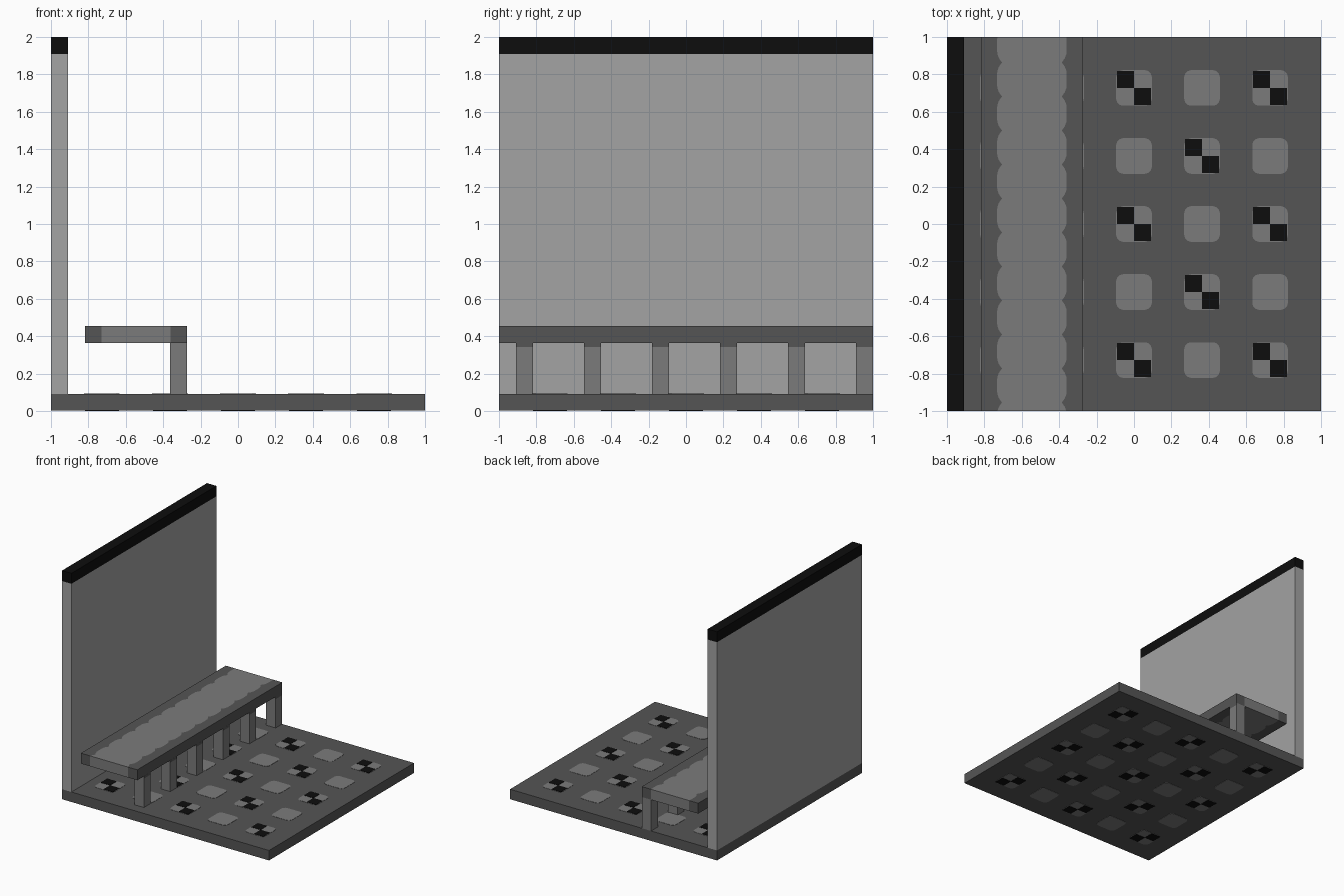
import bpy, bmesh, math

if "Cube" in bpy.data.objects:
    bpy.data.objects.remove(bpy.data.objects["Cube"])

U = 2 / 22  # the model sits on a 22-unit grid


def material(name, v):
    m = bpy.data.materials.new(name)
    m.diffuse_color = (v, v, v, 1)
    m.use_nodes = True
    m.node_tree.nodes["Principled BSDF"].inputs["Base Color"].default_value = m.diffuse_color
    return m


DARK = material("dark grey", 0.091)
MID = material("mid grey", 0.198)
LIGHT = material("light grey", 0.366)
BLACK = material("black", 0.004)


def finish(name, bm, *mats):
    bmesh.ops.recalc_face_normals(bm, faces=bm.faces)
    me = bpy.data.meshes.new(name)
    bm.to_mesh(me)
    bm.free()
    for m in mats:
        me.materials.append(m)
    ob = bpy.data.objects.new(name, me)
    bpy.context.collection.objects.link(ob)
    return ob


def prism(bm, pts, z0, z1):
    """Extrude a flat outline between two heights."""
    lo = [bm.verts.new((x, y, z0)) for x, y in pts]
    hi = [bm.verts.new((x, y, z1)) for x, y in pts]
    bm.faces.new(lo[::-1])
    bm.faces.new(hi)
    n = len(pts)
    for i in range(n):
        j = (i + 1) % n
        bm.faces.new((lo[i], lo[j], hi[j], hi[i]))


def rect(x0, x1, y0, y1):
    return [(x0, y0), (x1, y0), (x1, y1), (x0, y1)]


def box(name, x0, x1, y0, y1, z0, z1, mat):
    bm = bmesh.new()
    prism(bm, rect(x0, x1, y0, y1), z0, z1)
    return finish(name, bm, mat)


def rounded_square(cx, cy, half, r):
    pts = []
    for k, (sx, sy) in enumerate([(1, 1), (-1, 1), (-1, -1), (1, -1)]):
        for s in range(4):
            a = math.radians(90 * k + 30 * s)
            pts.append((cx + sx * (half - r) + r * math.cos(a),
                        cy + sy * (half - r) + r * math.sin(a)))
    return pts


# floor slab, wall and its cap
box("floor", -1, 1, -1, 1, 0.004, U, DARK)
box("wall", -1, -1 + U, -1, 1, U, 2 - U, LIGHT)
box("wall_cap", -1, -1 + U, -1, 1, 2 - U, 2, BLACK)

# floor tiles on both sides, every other one checked with black
tiles, checks = bmesh.new(), bmesh.new()
for i in range(-2, 3):
    for j in range(-2, 3):
        cx, cy = i * 4 * U, j * 4 * U
        for z0, z1 in ((U - 0.002, U + 0.002), (0.002, 0.006)):
            prism(tiles, rounded_square(cx, cy, 0.095, 0.035), z0, z1)
        if (i + j) % 2 == 0:
            for z0, z1 in ((U - 0.002, U + 0.004), (0, 0.006)):
                prism(checks, rect(cx - U, cx, cy, cy + U), z0, z1)
                prism(checks, rect(cx, cx + U, cy - U, cy), z0, z1)
finish("floor_tiles", tiles, MID)
finish("floor_checks", checks, BLACK)

# bench top with a scalloped lighter strip running through it
bm = bmesh.new()
rows = []
STEPS = 88
for k in range(STEPS + 1):
    y = -1 + 2 * k / STEPS
    d = abs(((y / U - 0.5) % 2) - 1) * 2 - 1       # -1 at notch, 1 at bulge
    bulge = 0.026 * min(1, (d + 1) / 1.1) ** 0.6
    xs = (-0.818, -0.706 - bulge, -0.386 + bulge, -0.273)
    rows.append([[bm.verts.new((x, y, z)) for x in xs] for z in (4 * U, 5 * U)])
for a, b in zip(rows, rows[1:]):
    for h in (0, 1):
        for c in range(3):
            bm.faces.new((a[h][c], a[h][c + 1], b[h][c + 1], b[h][c]))
    for c in (0, 3):
        bm.faces.new((a[0][c], b[0][c], b[1][c], a[1][c]))
for e in (rows[0], rows[-1]):
    for c in range(3):
        bm.faces.new((e[0][c], e[0][c + 1], e[1][c + 1], e[1][c]))
for f in bm.faces:
    f.material_index = int(-0.65 < f.calc_center_median().x < -0.45)
finish("bench_top", bm, DARK, MID)

# bench legs, with a dark band at the top of the outer face
for n in range(6):
    y0 = -1 + U + n * 4 * U
    bm = bmesh.new()
    prism(bm, rect(-4 * U, -3 * U, y0, y0 + U), U, 4 * U)
    bmesh.ops.bisect_plane(bm, geom=bm.verts[:] + bm.edges[:] + bm.faces[:],
                           plane_co=(0, 0, 0.343), plane_no=(0, 0, 1))
    for f in bm.faces:
        c = f.calc_center_median()
        f.material_index = int(c.x > -3 * U - 0.001 and c.z > 0.343)
    finish("bench_leg_%d" % (n + 1), bm, MID, DARK)
